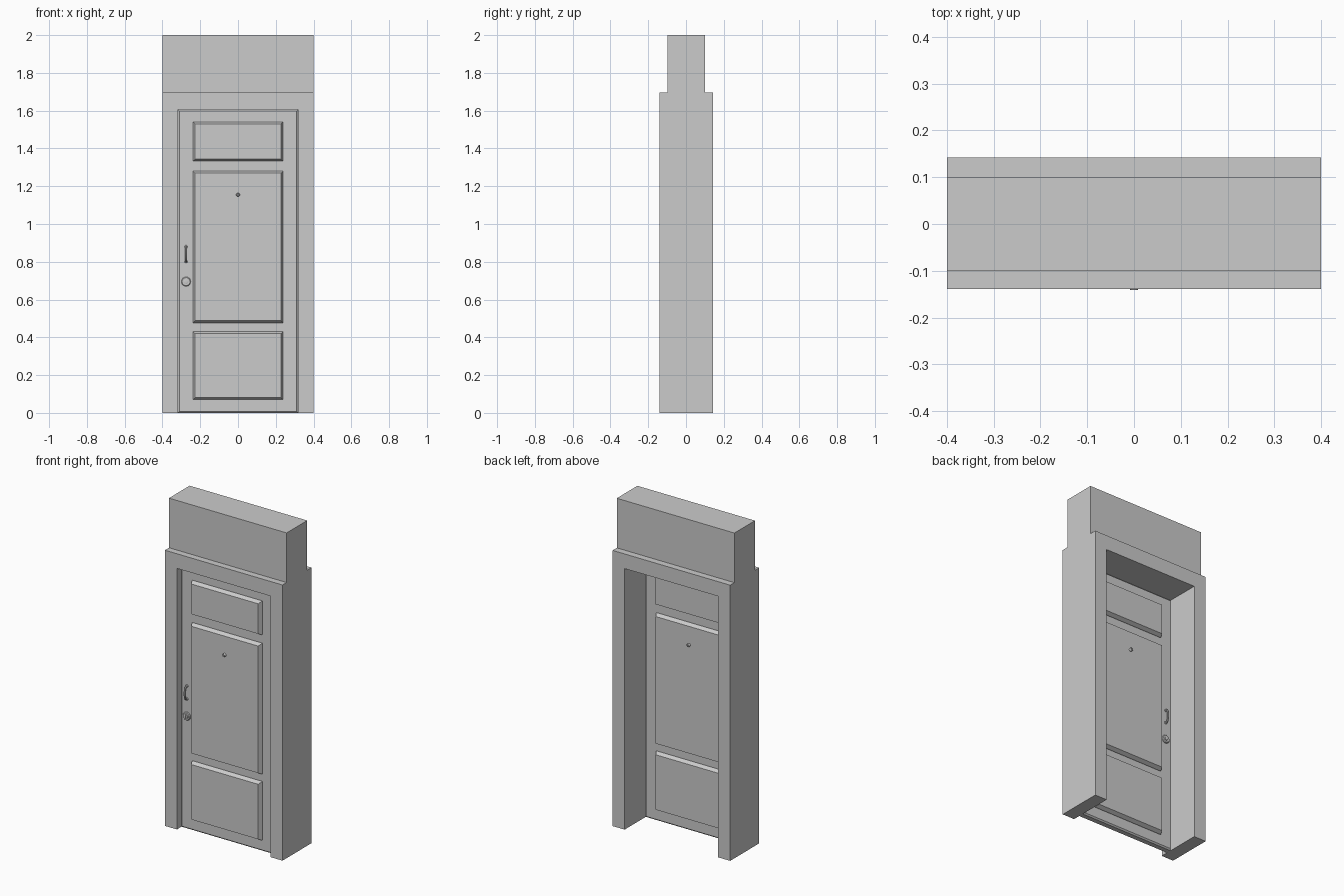
import bpy, bmesh, math
from mathutils import Vector

if "Cube" in bpy.data.objects:
    bpy.data.objects.remove(bpy.data.objects["Cube"])

LEAF_Y = -0.079          # centre plane of the door leaf
LEAF_HALF = 0.023        # half thickness of the leaf


def finish(name, bm):
    bmesh.ops.recalc_face_normals(bm, faces=bm.faces[:])
    me = bpy.data.meshes.new(name)
    bm.to_mesh(me)
    bm.free()
    ob = bpy.data.objects.new(name, me)
    bpy.context.collection.objects.link(ob)
    return ob


def extrude_xz(name, pts, y0, y1):
    """Extrude an x-z outline along y."""
    bm = bmesh.new()
    f = bm.faces.new([bm.verts.new((x, y0, z)) for x, z in pts])
    new = bmesh.ops.extrude_face_region(bm, geom=[f])["geom"]
    bmesh.ops.translate(bm, vec=(0, y1 - y0, 0),
                        verts=[v for v in new if isinstance(v, bmesh.types.BMVert)])
    return finish(name, bm)


def rect(x, z0, z1):
    return [(-x, z0), (x, z0), (x, z1), (-x, z1)]


def bevelled_slab(name, x, z0, z1, half, inset, edge):
    """Slab centred on the leaf plane, sloping edges on both faces."""
    bm = bmesh.new()
    rings = []
    for d, y in ((inset, -half), (0, -half + edge), (0, half - edge), (inset, half)):
        rings.append([bm.verts.new((px, LEAF_Y + y, pz))
                      for px, pz in rect(x - d, z0 + d, z1 - d)])
    for a, b in zip(rings, rings[1:]):
        for i in range(4):
            j = (i + 1) % 4
            bm.faces.new((a[i], a[j], b[j], b[i]))
    bm.faces.new(rings[0])
    bm.faces.new(rings[-1])
    return finish(name, bm)


def lathe(name, x, z, profile, side, n=16):
    """Turn (radius, distance from leaf plane) points about a y axis."""
    bm = bmesh.new()
    rings = []
    for r, d in profile:
        rings.append([bm.verts.new((x + r * math.cos(2 * math.pi * i / n),
                                    LEAF_Y + side * d,
                                    z + r * math.sin(2 * math.pi * i / n)))
                      for i in range(n)])
    for a, b in zip(rings, rings[1:]):
        for i in range(n):
            j = (i + 1) % n
            bm.faces.new((a[i], a[j], b[j], b[i]))
    bm.faces.new(rings[0])
    bm.faces.new(rings[-1])
    return finish(name, bm)


def pull(name, pts, radius, n=8):
    """Tube following a path that stays in the y-z plane."""
    bm = bmesh.new()
    pts = [Vector(p) for p in pts]
    rings = []
    for k, p in enumerate(pts):
        t = (pts[min(k + 1, len(pts) - 1)] - pts[max(k - 1, 0)]).normalized()
        u = Vector((1, 0, 0))
        v = t.cross(u)
        rings.append([bm.verts.new(p + radius * (u * math.cos(2 * math.pi * i / n)
                                                 + v * math.sin(2 * math.pi * i / n)))
                      for i in range(n)])
    for a, b in zip(rings, rings[1:]):
        for i in range(n):
            j = (i + 1) % n
            bm.faces.new((a[i], a[j], b[j], b[i]))
    bm.faces.new(rings[0])
    bm.faces.new(rings[-1])
    return finish(name, bm)


# Surround: thick frame around the opening, thinner wall block above
extrude_xz("door_frame", [(-0.4, 0), (-0.318, 0), (-0.318, 1.605), (0.318, 1.605),
                          (0.318, 0), (0.4, 0), (0.4, 1.695), (-0.4, 1.695)],
           -0.139, 0.142)
extrude_xz("upper_wall", rect(0.4, 1.695, 2.0), -0.099, 0.101)

# Door leaf with chamfered edges, and its three raised panels (both faces)
bevelled_slab("door_leaf", 0.318, 0.0, 1.605, LEAF_HALF, 0.008, 0.008)
for label, z0, z1 in (("bottom", 0.07, 0.43), ("middle", 0.477, 1.28), ("top", 1.333, 1.54)):
    bevelled_slab(label + "_panel", 0.238, z0, z1, 0.049, 0.011, 0.02)

# Hardware on both faces
smooth = []
for label, s in (("front", -1), ("back", 1)):
    smooth.append(lathe(label + "_peephole", 0, 1.155,
                        [(0.01, 0.045), (0.01, 0.059), (0.008, 0.062),
                         (0.005, 0.062), (0.004, 0.058)], s))
    smooth.append(lathe(label + "_lock_plate", -0.275, 0.695,
                        [(0.025, 0.02), (0.025, 0.028), (0.021, 0.032),
                         (0.012, 0.032), (0.012, 0.036), (0.009, 0.037)], s, 24))
    slot = extrude_xz(label + "_key_slot", [(-0.277, 0.686), (-0.273, 0.686),
                                            (-0.273, 0.704), (-0.277, 0.704)],
                      LEAF_Y + s * 0.034, LEAF_Y + s * 0.039)
    path = []
    for i in range(13):
        a = math.pi * i / 12
        path.append((-0.275, LEAF_Y + s * (0.021 + 0.026 * math.sin(a) ** 0.6),
                     0.84 - 0.04 * math.cos(a)))
    smooth.append(pull(label + "_pull_handle", path, 0.0055))
    for z in (0.8, 0.88):
        smooth.append(lathe(label + "_handle_foot", -0.275, z,
                            [(0.008, 0.02), (0.008, 0.026), (0.006, 0.028)], s, 12))

bpy.ops.object.select_all(action='DESELECT')
for ob in smooth:
    ob.select_set(True)
bpy.context.view_layer.objects.active = smooth[0]
bpy.ops.object.shade_smooth_by_angle(angle=math.radians(35))
